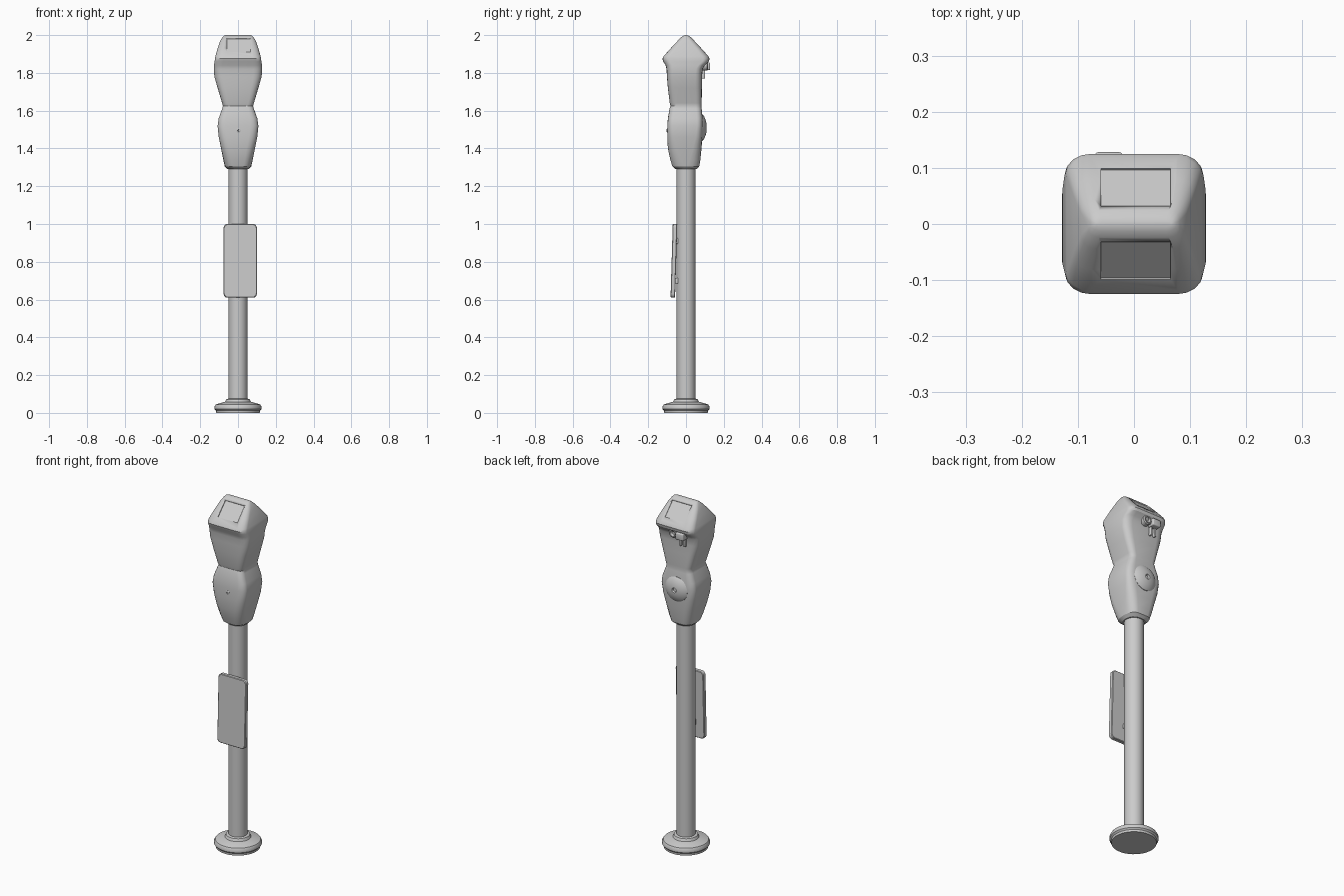
import bpy, bmesh, math
from mathutils import Matrix, Vector


def finish(name, bm, angle=35):
    bmesh.ops.recalc_face_normals(bm, faces=bm.faces)
    me = bpy.data.meshes.new(name)
    bm.to_mesh(me)
    bm.free()
    ob = bpy.data.objects.new(name, me)
    bpy.context.collection.objects.link(ob)
    bpy.ops.object.select_all(action='DESELECT')
    bpy.context.view_layer.objects.active = ob
    ob.select_set(True)
    bpy.ops.object.shade_smooth_by_angle(angle=math.radians(angle))
    return ob


def loft(bm, rings):
    vs = [[bm.verts.new(p) for p in r] for r in rings]
    n = len(vs[0])
    for a, b in zip(vs, vs[1:]):
        for i in range(n):
            bm.faces.new((a[i], a[(i + 1) % n], b[(i + 1) % n], b[i]))
    bm.faces.new(vs[0][::-1])
    bm.faces.new(vs[-1])


def lathe(name, profile, matrix=Matrix(), sides=40):
    # profile: (radius, height) pairs around z
    bm = bmesh.new()
    loft(bm, [[matrix @ Vector((r * math.cos(2 * math.pi * i / sides),
                                r * math.sin(2 * math.pi * i / sides), h))
               for i in range(sides)] for r, h in profile])
    return finish(name, bm)


def box(name, centre, size, bevel=0.0, rot=0.0):
    bm = bmesh.new()
    bmesh.ops.create_cube(bm, size=1, matrix=Matrix.Translation(centre)
                          @ Matrix.Rotation(rot, 4, 'X') @ Matrix.Diagonal((*size, 1)))
    if bevel:
        bmesh.ops.bevel(bm, geom=bm.edges[:], offset=bevel, segments=3,
                        profile=0.5, affect='EDGES')
    return finish(name, bm)


def section(z, hx, yf, yb, cx, cy, steps=4):
    # rectangle with softly rounded corners of size cx by cy
    pts = []
    for q, (sx, sy) in enumerate(((1, 1), (-1, 1), (-1, -1), (1, -1))):
        ox, oy = sx * (hx - cx), (yb - cy) if sy > 0 else (yf + cy)
        for i in range(steps + 1):
            a = (q + i / steps) * math.pi / 2
            pts.append((ox + cx * math.cos(a), oy + cy * math.sin(a), z))
    return pts


# Post and foot flange
lathe("base_flange", [(0.115, 0.0), (0.116, 0.012), (0.124, 0.02), (0.125, 0.032),
                      (0.118, 0.044), (0.095, 0.052), (0.068, 0.058), (0.062, 0.072), (0.05, 0.076)])
lathe("post", [(0.05, 0.05), (0.05, 1.34)])

# Meter housing: z, half width, front y, back y, corner x, corner y
stations = [
    (1.29, 0.055, -0.055, 0.055, 0.045, 0.05),
    (1.305, 0.07, -0.072, 0.07, 0.04, 0.062),
    (1.34, 0.078, -0.083, 0.076, 0.042, 0.055),
    (1.40, 0.09, -0.096, 0.082, 0.045, 0.045),
    (1.46, 0.102, -0.099, 0.087, 0.045, 0.035),
    (1.52, 0.108, -0.099, 0.089, 0.042, 0.03),
    (1.56, 0.102, -0.096, 0.088, 0.038, 0.03),
    (1.61, 0.084, -0.087, 0.083, 0.03, 0.03),
    (1.625, 0.08, -0.082, 0.082, 0.03, 0.03),
    (1.64, 0.084, -0.086, 0.083, 0.03, 0.03),
    (1.72, 0.108, -0.096, 0.084, 0.038, 0.035),
    (1.78, 0.125, -0.101, 0.085, 0.045, 0.035),
    (1.82, 0.128, -0.103, 0.088, 0.045, 0.035),
    (1.84, 0.127, -0.108, 0.10, 0.045, 0.035),
    (1.86, 0.124, -0.12, 0.121, 0.045, 0.035),
    (1.875, 0.122, -0.125, 0.125, 0.045, 0.035),
    (1.888, 0.12, -0.119, 0.119, 0.042, 0.035),
    (1.93, 0.108, -0.081, 0.081, 0.032, 0.03),
    (1.97, 0.094, -0.044, 0.044, 0.024, 0.025),
    (1.99, 0.082, -0.024, 0.024, 0.02, 0.018),
    (1.997, 0.075, -0.013, 0.013, 0.018, 0.01),
    (2.00, 0.068, -0.004, 0.004, 0.01, 0.003)]
bm = bmesh.new()
loft(bm, [section(*s) for s in stations])
housing = finish("meter_housing", bm, 30)

# Sunken windows in both roof slopes
slope = math.atan2(0.105, 0.1)
for side, label in ((-1, "front"), (1, "back")):
    cut = box(label + "_window_cutter", (0.003, side * 0.0665, 1.9475),
              (0.124, 0.098, 0.012), 0, -side * slope)
    cut.hide_render = True
    cut.hide_set(True)
    mod = housing.modifiers.new(label + "_window", 'BOOLEAN')
    mod.operation, mod.solver, mod.object = 'DIFFERENCE', 'EXACT', cut

# Round details: facing the back (+y) or the front (-y)
to_back = Matrix.Rotation(-math.pi / 2, 4, 'X')
to_front = Matrix.Rotation(math.pi / 2, 4, 'X')
lathe("back_lock_dome", [(0.07, 0.07), (0.07, 0.088), (0.06, 0.096), (0.04, 0.104), (0.02, 0.109),
                         (0.014, 0.109), (0.011, 0.098), (0.003, 0.098)],
      Matrix.Translation((0, 0, 1.51)) @ to_back)
lathe("back_coin_collar", [(0.026, 0.08), (0.026, 0.112), (0.021, 0.117), (0.016, 0.117),
                           (0.013, 0.1), (0.003, 0.1)],
      Matrix.Translation((0.005, 0, 1.838)) @ to_back)
lathe("front_screw", [(0.011, 0.09), (0.011, 0.1), (0.008, 0.102), (0.005, 0.102),
                      (0.004, 0.099), (0.001, 0.099)],
      Matrix.Translation((0.003, 0, 1.495)) @ to_front, 20)

# Coin slot block and small prongs under the back hood
box("coin_slot_block", (-0.045, 0.105, 1.835), (0.05, 0.046, 0.04), 0.006)
for x in (-0.058, -0.032):
    box("coin_slot_prong", (x, 0.09, 1.795), (0.012, 0.022, 0.05), 0.004)

# Sign plate with rounded corners, leaning slightly, fixed to the post
bm = bmesh.new()
tilt = Matrix.Translation((0.012, -0.064, 0.805)) @ Matrix.Rotation(math.pi / 2 - 0.03, 4, 'X')
loft(bm, [[tilt @ Vector(p) for p in section(h, 0.088 - i, -0.195 + i, 0.195 - i, 0.02, 0.02)]
          for h, i in ((-0.012, 0.003), (-0.009, 0), (0.009, 0), (0.012, 0.003))])
finish("sign_plate", bm)
for z in (0.70, 0.91):
    box("sign_bracket", (0, -0.048, z), (0.05, 0.025, 0.03), 0.003)
